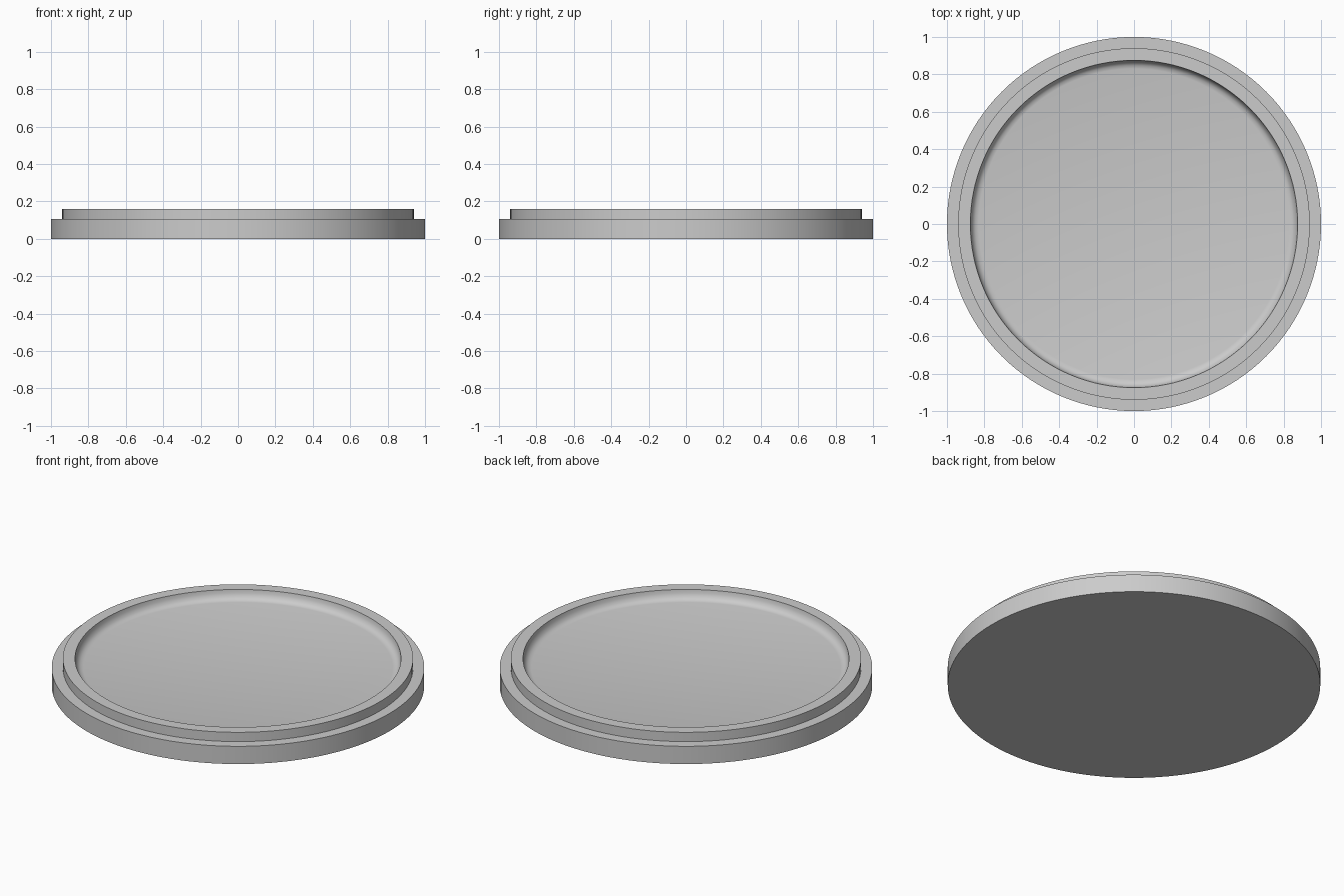
import bpy
import bmesh
import math

cube = bpy.data.objects.get("Cube")
if cube:
    bpy.data.objects.remove(cube, do_unlink=True)

SEGMENTS = 128


def make_material(name, color):
    mat = bpy.data.materials.new(name)
    mat.use_nodes = True
    mat.diffuse_color = color
    mat.node_tree.nodes["Principled BSDF"].inputs["Base Color"].default_value = color
    return mat


def lathe(name, profile, mat):
    """Revolve a (radius, height) profile about the z axis."""
    bm = bmesh.new()
    verts = [bm.verts.new((r, 0, z)) for r, z in profile]
    edges = [bm.edges.new(pair) for pair in zip(verts, verts[1:])]
    bmesh.ops.spin(bm, geom=verts + edges, cent=(0, 0, 0), axis=(0, 0, 1),
                   angle=math.tau, steps=SEGMENTS)
    bmesh.ops.remove_doubles(bm, verts=bm.verts[:], dist=0.0001)
    bmesh.ops.recalc_face_normals(bm, faces=bm.faces[:])
    mesh = bpy.data.meshes.new(name)
    bm.to_mesh(mesh)
    bm.free()
    mesh.materials.append(mat)
    obj = bpy.data.objects.new(name, mesh)
    bpy.context.collection.objects.link(obj)
    bpy.ops.object.select_all(action="DESELECT")
    obj.select_set(True)
    bpy.context.view_layer.objects.active = obj
    bpy.ops.object.shade_smooth_by_angle(angle=math.radians(30))
    return obj


grey = make_material("light grey", (0.6, 0.6, 0.6, 1))

# Flat disc, stepped ledge and raised lip
outside = [(0, 0), (1, 0), (1, 0.105), (0.94, 0.105), (0.94, 0.16)]
# Recess wall curving into the flat floor
recess = [(0.875, 0.16), (0.872, 0.14), (0.862, 0.12),
          (0.848, 0.109), (0.83, 0.105), (0, 0.105)]

lathe("round_lid", outside + recess, grey)
